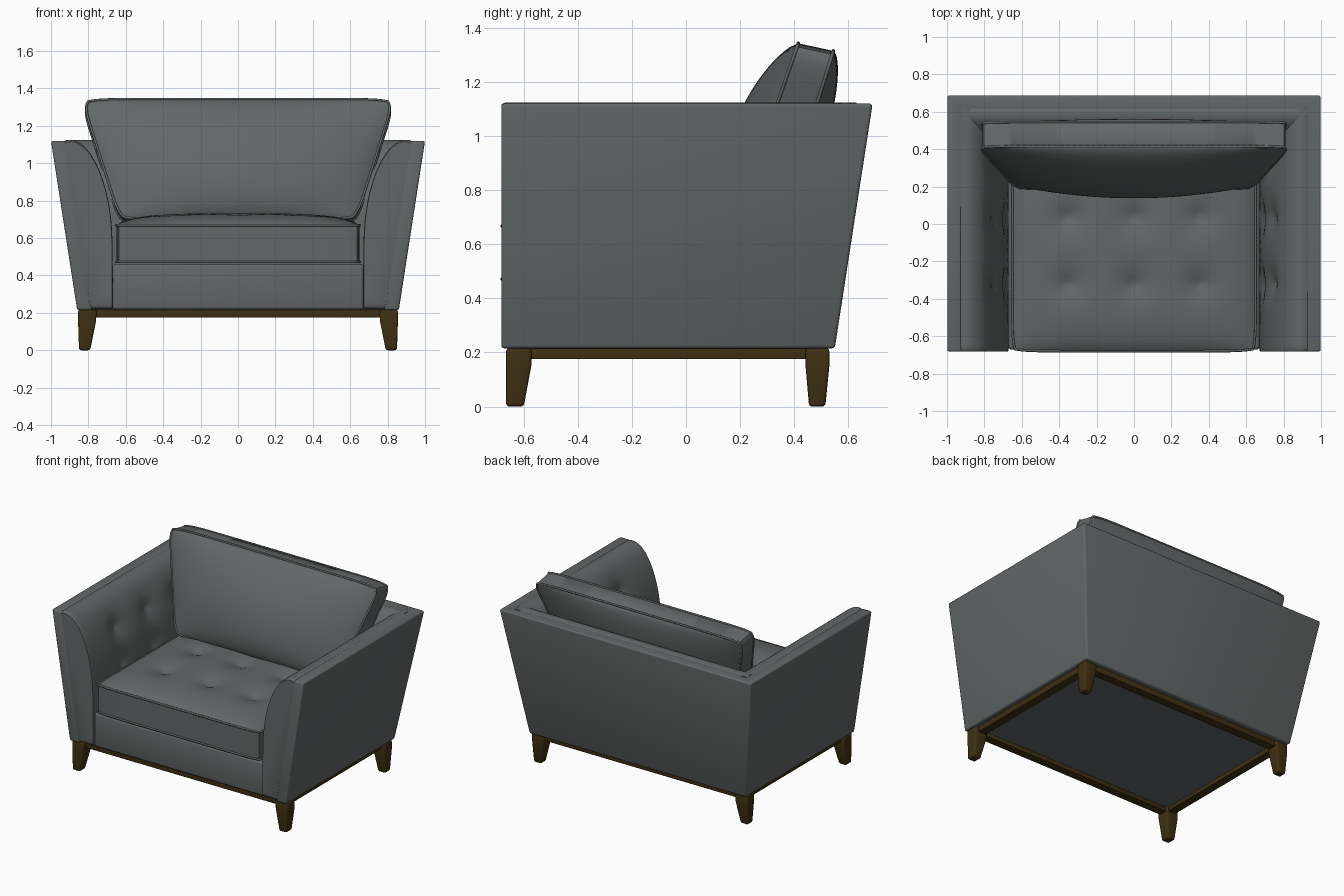
import bpy, bmesh, math
from mathutils import Vector

if "Cube" in bpy.data.objects:
    bpy.data.objects.remove(bpy.data.objects["Cube"])


def material(name, rgb):
    m = bpy.data.materials.new(name)
    m.diffuse_color = (*rgb, 1)
    m.use_nodes = True
    m.node_tree.nodes["Principled BSDF"].inputs["Base Color"].default_value = m.diffuse_color
    return m


GREY = material("grey fabric", (0.125, 0.135, 0.137))
WOOD = material("dark wood", (0.050, 0.029, 0.006))


def finish(bm, name, mat, bevel=0.0, angle=40):
    bmesh.ops.recalc_face_normals(bm, faces=bm.faces)
    if bevel:
        sharp = [e for e in bm.edges if e.calc_face_angle(0) > math.radians(25)]
        bmesh.ops.bevel(bm, geom=sharp, offset=bevel, segments=3, profile=0.5, affect='EDGES')
    me = bpy.data.meshes.new(name)
    bm.to_mesh(me)
    bm.free()
    me.materials.append(mat)
    ob = bpy.data.objects.new(name, me)
    bpy.context.collection.objects.link(ob)
    bpy.ops.object.select_all(action='DESELECT')
    ob.select_set(True)
    bpy.context.view_layer.objects.active = ob
    bpy.ops.object.shade_smooth_by_angle(angle=math.radians(angle))
    return ob


def loft(name, rings, mat, bevel=0.0):
    """Skin closed rings of points and cap both ends."""
    bm = bmesh.new()
    vs = [[bm.verts.new(p) for p in r] for r in rings]
    n = len(vs[0])
    for a, b in zip(vs, vs[1:]):
        for i in range(n):
            j = (i + 1) % n
            bm.faces.new((a[i], a[j], b[j], b[i]))
    bm.faces.new(vs[0])
    bm.faces.new(vs[-1])
    return finish(bm, name, mat, bevel)


def rect(x0, x1, y0, y1, z):
    return [(x0, y0, z), (x1, y0, z), (x1, y1, z), (x0, y1, z)]


def box(name, x0, x1, y0, y1, z0, z1, mat, bevel):
    return loft(name, [rect(x0, x1, y0, y1, z0), rect(x0, x1, y0, y1, z1)], mat, bevel)


def spline(pts, steps=6):
    """Catmull-Rom curve through 2D points."""
    p = [Vector(q) for q in pts]
    p = [2 * p[0] - p[1]] + p + [2 * p[-1] - p[-2]]
    out = []
    for a, b, c, d in zip(p, p[1:], p[2:], p[3:]):
        for k in range(steps):
            t = k / steps
            out.append(0.5 * (2 * b + (c - a) * t + (2 * a - 5 * b + 4 * c - d) * t * t
                              + (3 * b - a - 3 * c + d) * t ** 3))
    return out + [p[-2]]


def tuft(a, b, centres, depth=0.045, r=0.06):
    """Dimple depth around button points, with a sharp centre and wide skirt."""
    s = 0
    for ca, cb in centres:
        d = math.hypot(a - ca, b - cb)
        s += depth * (0.55 * math.exp(-d / (r * 0.5)) + 0.45 * math.exp(-(d / (r * 1.7)) ** 2))
    return s


def piping(name, pts, r=0.007):
    cu = bpy.data.curves.new(name, 'CURVE')
    cu.dimensions = '3D'
    cu.bevel_depth = r
    cu.bevel_resolution = 1
    sp = cu.splines.new('POLY')
    sp.points.add(len(pts) - 1)
    for q, p in zip(sp.points, pts):
        q.co = (*p, 1)
    sp.use_cyclic_u = True
    cu.materials.append(GREY)
    bpy.context.collection.objects.link(bpy.data.objects.new(name, cu))


def cushion(name, sides, n=48):
    """Two crowned faces joined by a boxed border, piped along both seams."""
    bm = bmesh.new()
    edges = []
    border = ([(i, 0) for i in range(n)] + [(n, j) for j in range(n)]
              + [(i, n) for i in range(n, 0, -1)] + [(0, j) for j in range(n, 0, -1)])
    for f in sides:
        g = [[bm.verts.new(f(2 * i / n - 1, 2 * j / n - 1)) for j in range(n + 1)]
             for i in range(n + 1)]
        for i in range(n):
            for j in range(n):
                bm.faces.new((g[i][j], g[i + 1][j], g[i + 1][j + 1], g[i][j + 1]))
        edges.append([g[i][j] for i, j in border])
    a, b = edges
    for i in range(len(a)):
        j = (i + 1) % len(a)
        bm.faces.new((a[i], a[j], b[j], b[i]))
    loops = [[v.co.copy() for v in e] for e in edges]
    finish(bm, name, GREY, angle=50)
    for k, l in enumerate(loops):
        piping(f"{name}_piping_{k}", l)


# Outer shell: flaring U-shaped wall
def u_ring(a, b, z, f=-0.683, t=0.08):
    return [(-a, f, z), (-a, b, z), (a, b, z), (a, f, z),
            (a - t, f, z), (a - t, b - t, z), (t - a, b - t, z), (t - a, f, z)]


loft("outer_shell", [u_ring(0.86, 0.55, 0.215), u_ring(1.0, 0.69, 1.12)], GREY, 0.012)

# Padded inner arms and inner back share one profile (offset, height)
PROFILE = spline([(0.95, 1.11), (0.90, 1.125), (0.85, 1.11), (0.80, 1.065), (0.745, 0.97),
                  (0.70, 0.83), (0.675, 0.66), (0.67, 0.45), (0.67, 0.22)]) + [Vector((0.79, 0.22))]
BUTTONS = [(y, z) for y in (-0.32, 0.03, 0.36) for z in (0.92, 0.68)]
MID = sum(PROFILE, Vector((0, 0))) / len(PROFILE)


def arm_ring(t, scale, side):
    ring = []
    for p in PROFILE:
        q = MID + (p - MID) * scale
        k = (q.y - 0.215) / 0.9
        y = -0.682 + t * (1.182 + 0.13 * k)
        x = q.x + (tuft(y, q.y, BUTTONS) if 0 < t < 1 and q.y < 1.1 else 0)
        ring.append((side * x, y, q.y))
    return ring


N = 60
for side, word in ((-1, "left"), (1, "right")):
    rings = [arm_ring(0, 0.965, side), arm_ring(0.004, 0.985, side)]
    rings += [arm_ring(0.014 + 0.986 * i / N, 1, side) for i in range(N + 1)]
    loft(f"{word}_inner_arm", rings, GREY)

loft("inner_back", [[(s * (0.79 + 0.13 * (p.y - 0.215) / 0.9), p.x - 0.31, p.y) for p in PROFILE]
                    for s in (-1, 1)], GREY)

# Seat base with front rail
box("seat_base", -0.672, 0.672, -0.672, 0.45, 0.216, 0.462, GREY, 0.018)

# Tufted seat cushion
SEAT_BUTTONS = [(x, y) for x in (-0.35, 0, 0.35) for y in (-0.32, 0.04)]


def seat_xy(u, v):
    u, v = u * (1 - 0.02 * v ** 10), v * (1 - 0.02 * u ** 10)
    return 0.65 * u, -0.15 + 0.53 * v


def seat_top(u, v):
    x, y = seat_xy(u, v)
    crown = ((1 - u ** 4) * (1 - v ** 4)) ** 0.7
    return x, y, 0.668 + 0.065 * crown - tuft(x, y, SEAT_BUTTONS, 0.05)


def seat_bottom(u, v):
    return (*seat_xy(u, v), 0.472)


cushion("seat_cushion", [seat_top, seat_bottom])


# Leaning back pillow, wider at the top
def pillow_side(y_low, y_high, z_low, z_high, bulge):
    def f(u, v):
        crown = ((1 - u * u) ** 0.75) * ((1 - v * v) ** 0.65)
        vv = v * (1 - 0.04 * abs(u) ** 12)
        uu = u * (1 - 0.035 * abs(v) ** 10)
        k = (vv + 1) / 2
        return (uu * (0.63 + 0.205 * k), y_low + (y_high - y_low) * k + bulge * crown,
                z_low + (z_high - z_low) * k)
    return f


cushion("back_pillow", [pillow_side(0.19, 0.415, 0.70, 1.343, -0.13),
                        pillow_side(0.35, 0.545, 0.68, 1.315, 0.07)])

# Wooden base frame and underside panel
for y0, y1, word in ((-0.645, -0.585, "front"), (0.455, 0.515, "back")):
    box(f"{word}_frame_rail", -0.83, 0.83, y0, y1, 0.175, 0.217, WOOD, 0.004)
for s, word in ((-1, "left"), (1, "right")):
    x0, x1 = sorted((s * 0.77, s * 0.83))
    box(f"{word}_frame_rail", x0, x1, -0.64, 0.51, 0.175, 0.217, WOOD, 0.004)
box("underside_panel", -0.80, 0.80, -0.62, 0.49, 0.205, 0.222, GREY, 0)

# Tapered legs
for s, side in ((-1, "left"), (1, "right")):
    for end, top, foot in (("front", (-0.665, -0.572), (-0.665, -0.60)),
                           ("back", (0.442, 0.53), (0.455, 0.515))):
        loft(f"{end}_{side}_leg",
             [rect(s * 0.79, s * 0.85, *foot, 0), rect(s * 0.76, s * 0.855, *top, 0.15),
              rect(s * 0.755, s * 0.855, *top, 0.216)], WOOD, 0.012)
